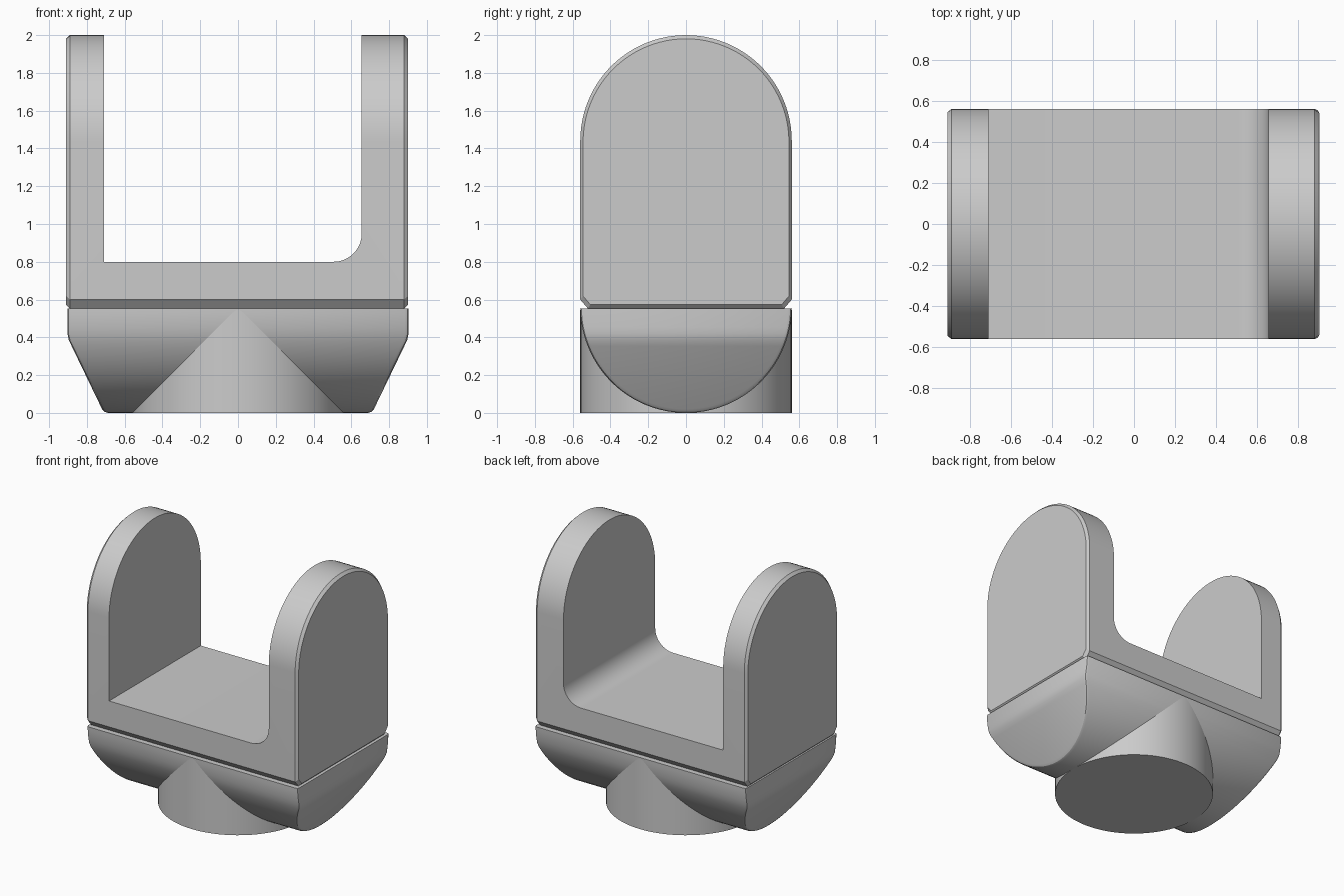
import bpy, bmesh, math

if "Cube" in bpy.data.objects:
    bpy.data.objects.remove(bpy.data.objects["Cube"])

grey = bpy.data.materials.new("grey")
grey.diffuse_color = (0.6, 0.6, 0.6, 1)
grey.use_nodes = True
grey.node_tree.nodes["Principled BSDF"].inputs["Base Color"].default_value = grey.diffuse_color
R = 0.56          # half depth, also radius of every rounded part


def make(name, bm):
    bmesh.ops.recalc_face_normals(bm, faces=bm.faces[:])
    me = bpy.data.meshes.new(name)
    bm.to_mesh(me)
    bm.free()
    me.materials.append(grey)
    ob = bpy.data.objects.new(name, me)
    bpy.context.collection.objects.link(ob)
    return ob


def activate(ob):
    bpy.ops.object.select_all(action='DESELECT')
    ob.select_set(True)
    bpy.context.view_layer.objects.active = ob


def smooth(ob):
    activate(ob)
    bpy.ops.object.shade_smooth_by_angle(angle=math.radians(28))


def loft(bm, rings):
    """Skin closed rings of points and return the rings of vertices."""
    vs = [[bm.verts.new(p) for p in r] for r in rings]
    n = len(vs[0])
    for a, b in zip(vs, vs[1:]):
        for i in range(n):
            j = (i + 1) % n
            bm.faces.new((a[i], a[j], b[j], b[i]))
    return vs


def arc(cy, cz, r, a0, a1, n):
    return [(cy + r * math.cos(math.radians(a0 + (a1 - a0) * i / n)),
             cz + r * math.sin(math.radians(a0 + (a1 - a0) * i / n)))
            for i in range(n + 1)]


# Upper fork: arched block with chamfered ends and underside
arch = [(-0.52, 0.553), (0.52, 0.553), (R, 0.6)] + arc(0, 1.44, R, 0, 180, 48) + [(-R, 0.6)]
mid = 1.2765


def arch_ring(x, k):
    return [(x, y * k, mid + (z - mid) * k) for y, z in arch]


bm = bmesh.new()
rings = loft(bm, [arch_ring(-0.91, 0.973), arch_ring(-0.89, 1),
                  arch_ring(0.88, 1), arch_ring(0.9, 0.973)])
bm.faces.new(rings[0])
bm.faces.new(rings[-1])
fork = make("fork", bm)

# Slot between the prongs, with one rounded inner corner
slot = [(-0.71, 2.3), (-0.71, 0.8)] + arc(0.505, 0.95, 0.15, -90, 0, 16) + [(0.655, 2.3)]
bm = bmesh.new()
rings = loft(bm, [[(x, y, z) for x, z in slot] for y in (-1, 1)])
bm.faces.new(rings[0])
bm.faces.new(rings[-1])
cutter = make("slot_cutter", bm)
cutter.hide_render = True
mod = fork.modifiers.new("slot", 'BOOLEAN')
mod.operation = 'DIFFERENCE'
mod.solver = 'EXACT'
mod.object = cutter
activate(fork)
bpy.ops.object.modifier_apply(modifier=mod.name)
bpy.data.objects.remove(cutter)
smooth(fork)

# Lower cradle: half cylinder along x with tapered, softened ends
TOP = 0.553
N = 48
half = arc(0, R, R, 180, 360, N)
half = [(y, min(z, TOP)) for y, z in half]


def end_x(z):
    return 0.903 if z >= 0.4 else 0.71 + 0.193 * z / 0.4


def cradle_ring(side, inset, back):
    ring = []
    for y, z in half:
        k = 1 - inset / R
        zz = min(TOP, R + (z - R) * k) if z < TOP else TOP
        ring.append((side * (end_x(zz) - back), y * k, zz))
    return ring


bm = bmesh.new()
rings = loft(bm, [cradle_ring(-1, 0.02, 0), cradle_ring(-1, 0.006, 0.006),
                  cradle_ring(-1, 0, 0.02), cradle_ring(1, 0, 0.02),
                  cradle_ring(1, 0.006, 0.006), cradle_ring(1, 0.02, 0)])
for ring in (rings[0], rings[-1]):          # end caps as strips across y
    for i in range(N // 2):
        loop = [ring[i], ring[i + 1], ring[N - i - 1], ring[N - i]]
        bm.faces.new(list(dict.fromkeys(loop)))
smooth(make("cradle", bm))

# Round foot under the cradle
bm = bmesh.new()
bmesh.ops.create_cone(bm, cap_ends=True, segments=96, radius1=R, radius2=R, depth=0.545)
bmesh.ops.translate(bm, verts=bm.verts[:], vec=(0, 0, 0.2725))
smooth(make("foot", bm))
